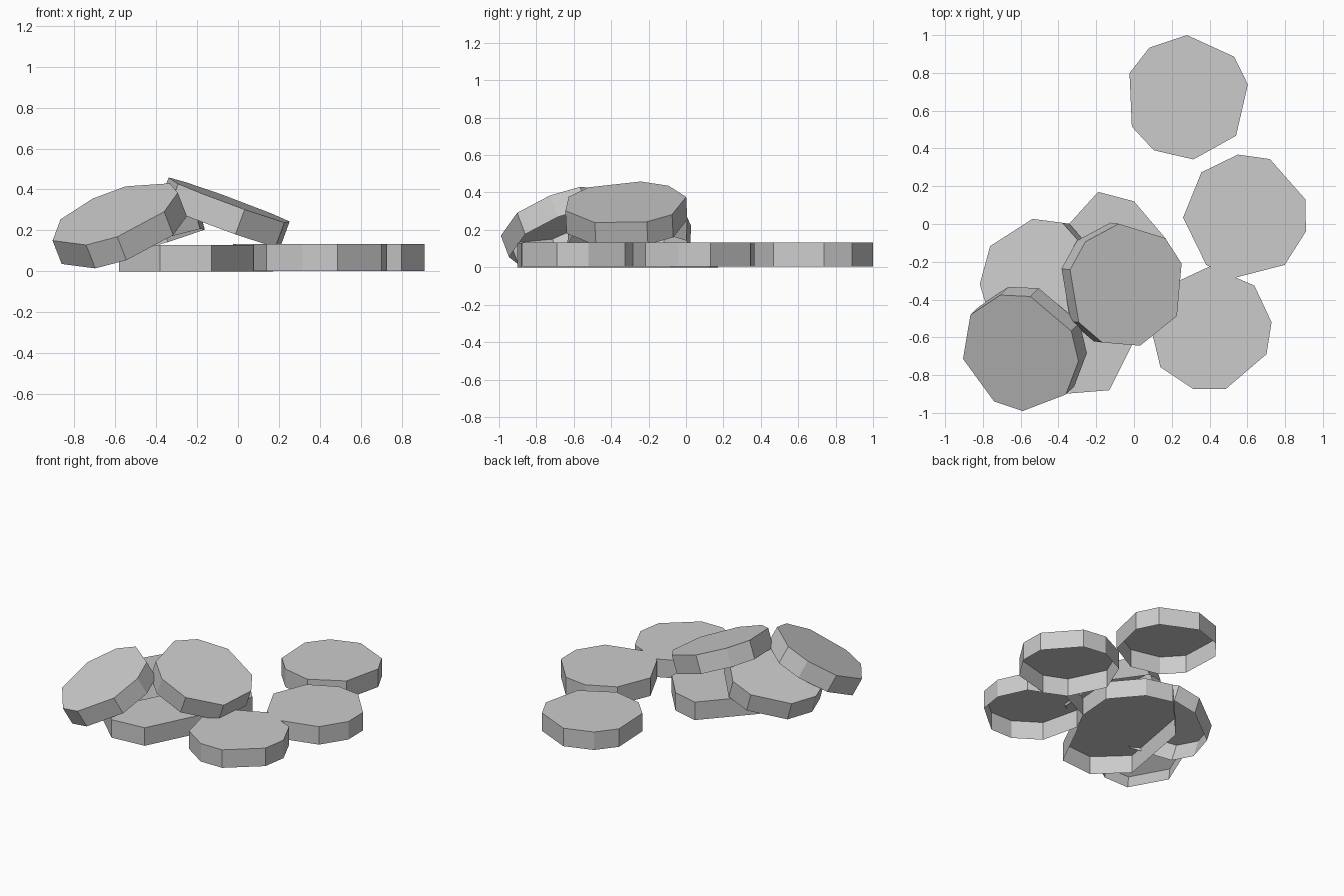
import bpy
import bmesh
from math import radians, cos, sin
from mathutils import Vector

if "Cube" in bpy.data.objects:
    bpy.data.objects.remove(bpy.data.objects["Cube"])

RADIUS = 0.33
THICK = 0.13

grey = bpy.data.materials.new("plain_grey")
grey.use_nodes = True
grey.diffuse_color = (0.6, 0.6, 0.6, 1)
grey.node_tree.nodes["Principled BSDF"].inputs["Base Color"].default_value = (0.6, 0.6, 0.6, 1)

# Uneven nine-sided outline shared by the caps, as angles in degrees
OUTLINE = [0, -30, -67, -116, -145, -195, -241, -279, -309]


def make_cap(name, outline, centre, slope=(0, 0)):
    """Open-bottomed cap: a top face and a skirt; centre is the top centre,
    slope is how fast the top rises along x and y."""
    normal = Vector((-slope[0], -slope[1], 1)).normalized()
    turn = Vector((0, 0, 1)).rotation_difference(normal)
    bm = bmesh.new()
    rings = []
    for z in (0, -THICK):
        rings.append([bm.verts.new(Vector(centre) + turn @ Vector((x, y, z))) for x, y in outline])
    top, rim = rings
    bm.faces.new(top)
    for i in range(len(top)):
        j = (i + 1) % len(top)
        bm.faces.new((top[j], top[i], rim[i], rim[j]))
    bm.normal_update()
    if bm.faces[:][0].normal.dot(normal) < 0:
        bmesh.ops.reverse_faces(bm, faces=bm.faces[:])
    mesh = bpy.data.meshes.new(name)
    bm.to_mesh(mesh)
    bm.free()
    mesh.materials.append(grey)
    obj = bpy.data.objects.new(name, mesh)
    bpy.context.collection.objects.link(obj)


def round_outline(start):
    return [(RADIUS * cos(radians(start + a)), RADIUS * sin(radians(start + a))) for a in OUTLINE]


FLAT = THICK + 0.003
# name, outline start angle, top centre, slope
caps = [
    ("back_cap", 157, (0.28, 0.67, FLAT), (0, 0)),
    ("right_cap", 16, (0.59, 0.04, FLAT), (0, 0)),
    ("front_cap", -75, (0.40, -0.555, FLAT), (0, 0)),
    ("leaning_top_cap", 165, (-0.04, -0.325, 0.345), (-0.367, 0.05)),
    ("leaning_front_cap", 25, (-0.604, -0.68, 0.281), (0.39, 0.38)),
    ("leaning_back_cap", 213, (-0.50, -0.30, 0.245), (0.29, -0.04)),
]
for name, start, centre, slope in caps:
    make_cap(name, round_outline(start), centre, slope)

# Stretched cap under the pile
long_outline = [(-0.13, -0.88), (-0.38, -0.90), (-0.58, -0.71), (-0.48, -0.15), (-0.19, 0.17),
                (0.0, 0.12), (0.17, -0.08), (0.15, -0.34), (0.04, -0.54)]
make_cap("long_bottom_cap", long_outline, (0, 0, THICK))
